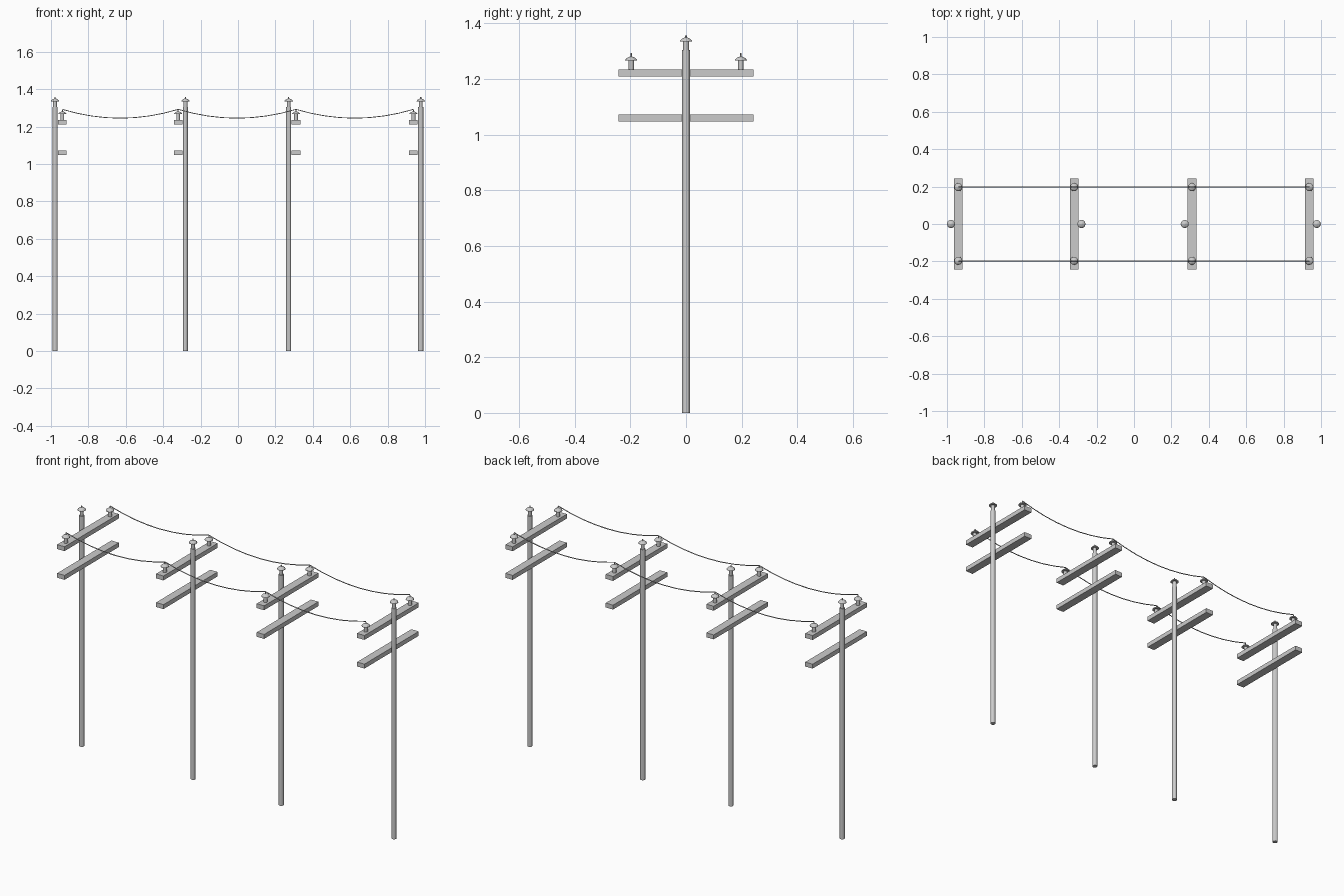
import bpy, bmesh, math

if "Cube" in bpy.data.objects:
    bpy.data.objects.remove(bpy.data.objects["Cube"])

POLES = [(-0.978, 1), (-0.281, -1), (0.271, 1), (0.977, -1)]  # x, arm side
ARM_OFFSET = 0.039
ARM_TOP = 1.235
WIRE_Z = 1.292
SIDES = (-0.197, 0.197)


def make_object(name, bm):
    mesh = bpy.data.meshes.new(name)
    bmesh.ops.recalc_face_normals(bm, faces=bm.faces)
    bm.to_mesh(mesh)
    bm.free()
    obj = bpy.data.objects.new(name, mesh)
    bpy.context.collection.objects.link(obj)
    return obj


def lathe(name, profile, loc, n=12):
    # revolve a closed-ended (radius, z) profile around z
    bm = bmesh.new()
    rings = [[bm.verts.new((loc[0] + r * math.cos(2 * math.pi * i / n),
                            loc[1] + r * math.sin(2 * math.pi * i / n),
                            loc[2] + z)) for i in range(n)] for r, z in profile]
    for a, b in zip(rings, rings[1:]):
        for i in range(n):
            j = (i + 1) % n
            bm.faces.new((a[i], a[j], b[j], b[i]))
    bm.faces.new(rings[0][::-1])
    bm.faces.new(rings[-1])
    return make_object(name, bm)


def box(name, loc, size):
    bm = bmesh.new()
    bmesh.ops.create_cube(bm, size=1)
    bmesh.ops.scale(bm, vec=size, verts=bm.verts)
    bmesh.ops.translate(bm, vec=loc, verts=bm.verts)
    return make_object(name, bm)


POLE = [(0.0135, 0), (0.0135, 1.304)]
# shank, domed skirt, small pin
INSULATOR = [(0.010, 0), (0.010, 0.031), (0.022, 0.031), (0.021, 0.035),
             (0.015, 0.041), (0.006, 0.045), (0.003, 0.046), (0.003, 0.053)]

for x, side in POLES:
    ax = x + side * ARM_OFFSET
    lathe("pole", POLE, (x, 0, 0))
    lathe("pole_top_insulator", INSULATOR, (x, 0, 1.304))
    # two crossarms mounted on one side of the pole
    for name, z in (("upper_crossarm", 1.2225), ("lower_crossarm", 1.0605)):
        box(name, (ax, 0, z), (0.046, 0.485, 0.025))
    for y in SIDES:
        lathe("arm_insulator", INSULATOR, (ax, y, ARM_TOP))

# sagging wires between neighbouring insulators
anchors = [x + s * ARM_OFFSET for x, s in POLES]
STEPS = 8
for y in SIDES:
    curve = bpy.data.curves.new("wire", 'CURVE')
    curve.dimensions = '3D'
    curve.bevel_depth = 0.0025
    curve.bevel_resolution = 1
    curve.use_fill_caps = True
    pts = [(anchors[0], y, WIRE_Z)]
    for a, b in zip(anchors, anchors[1:]):
        for k in range(1, STEPS + 1):
            t = k / STEPS
            pts.append((a + (b - a) * t, y, WIRE_Z - 0.047 * 4 * t * (1 - t)))
    spline = curve.splines.new('POLY')
    spline.points.add(len(pts) - 1)
    for p, co in zip(spline.points, pts):
        p.co = (*co, 1)
    bpy.context.collection.objects.link(bpy.data.objects.new("wire", curve))
